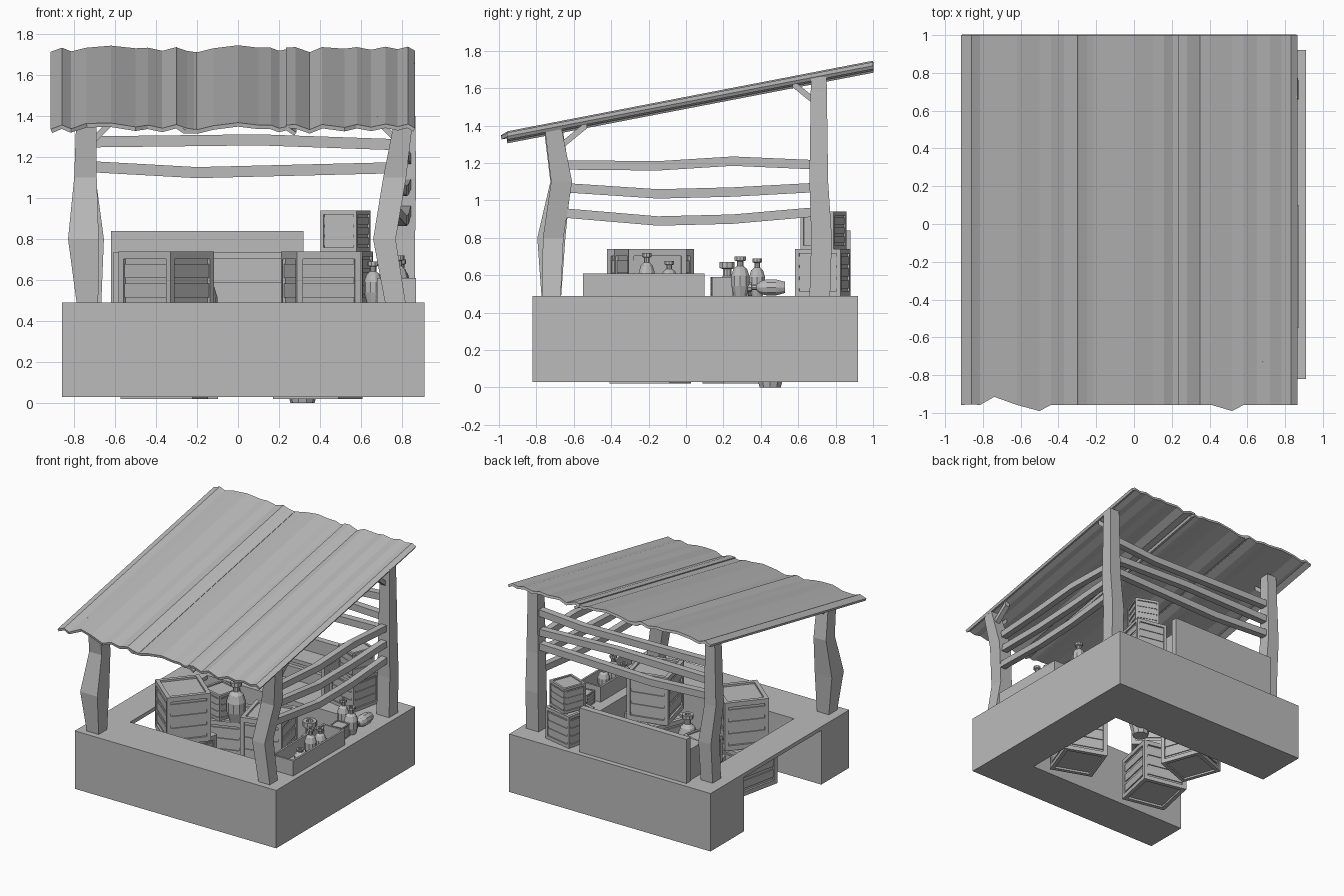
import bpy, bmesh, math
from mathutils import Vector, Matrix

cube = bpy.data.objects.get("Cube")
if cube:
    bpy.data.objects.remove(cube, do_unlink=True)

grey = bpy.data.materials.new("plain_grey")
grey.use_nodes = True
grey.diffuse_color = (0.5, 0.5, 0.5, 1)
grey.node_tree.nodes["Principled BSDF"].inputs["Base Color"].default_value = (0.5, 0.5, 0.5, 1)


def finish(name, bm):
    bmesh.ops.recalc_face_normals(bm, faces=bm.faces)
    mesh = bpy.data.meshes.new(name)
    bm.to_mesh(mesh)
    bm.free()
    mesh.materials.append(grey)
    obj = bpy.data.objects.new(name, mesh)
    bpy.context.collection.objects.link(obj)
    return obj


def add_box(bm, lo, hi):
    lo, hi = Vector(lo), Vector(hi)
    m = Matrix.Translation((lo + hi) / 2) @ Matrix.Diagonal((*(hi - lo), 1))
    bmesh.ops.create_cube(bm, size=1, matrix=m)


def box(name, lo, hi):
    bm = bmesh.new()
    add_box(bm, lo, hi)
    return finish(name, bm)


def beam(name, points, widths, axis):
    """Four-sided beam through the points, with sections square to one axis."""
    bm = bmesh.new()
    u, v = [Vector([float(i == k) for i in range(3)]) for k in range(3) if k != axis]
    rings = []
    for p, w in zip(points, widths):
        rings.append([bm.verts.new(Vector(p) + u * a * w + v * b * w)
                      for a, b in ((-1, -1), (1, -1), (1, 1), (-1, 1))])
    for r, s in zip(rings, rings[1:]):
        for i in range(4):
            j = (i + 1) % 4
            bm.faces.new((r[i], r[j], s[j], s[i]))
    bm.faces.new(rings[0])
    bm.faces.new(rings[-1])
    return finish(name, bm)


def crate(name, x, y, z, size, height, angle):
    """Slatted crate with a recessed core, corner battens and framed lid."""
    bm = bmesh.new()
    h, t, d = size / 2, size * 0.09, size * 0.045
    add_box(bm, (d - h, d - h, d), (h - d, h - d, height - d))
    for k in range(4):
        start = len(bm.verts)
        add_box(bm, (-h, -h, 0), (t - h, t - h, height))
        for lo, hi in ((0, .1), (.16, .34), (.41, .59), (.66, .84), (.9, 1)):
            edge = lo == 0 or hi == 1
            inset = 0 if edge else d * 0.5
            add_box(bm, (t - h, inset - h, lo * height),
                    (h - t, (t if edge else d * 1.5) - h, hi * height))
        bm.verts.ensure_lookup_table()
        bmesh.ops.rotate(bm, verts=bm.verts[start:], cent=(0, 0, 0),
                         matrix=Matrix.Rotation(k * math.pi / 2, 3, 'Z'))
    obj = finish(name, bm)
    obj.location = (x, y, z)
    obj.rotation_euler.z = math.radians(angle)
    return obj


JUG = ((0, 0), (.7, 0), (1, .25), (1, .5), (.75, .68), (.35, .76),
       (.35, .88), (.6, .9), (.6, 1), (.3, 1), (.3, .92), (0, .92))


def jug(name, loc, radius, height, tilt=0):
    bm = bmesh.new()
    verts = [bm.verts.new((r * radius, 0, z * height)) for r, z in JUG]
    edges = [bm.edges.new(pair) for pair in zip(verts, verts[1:])]
    bmesh.ops.spin(bm, geom=verts + edges, cent=(0, 0, 0), axis=(0, 0, 1),
                   angle=math.tau, steps=10, use_merge=True)
    bmesh.ops.remove_doubles(bm, verts=bm.verts, dist=0.0005)
    obj = finish(name, bm)
    obj.location = loc
    obj.rotation_euler.x = math.radians(tilt)
    return obj


# U-shaped counter base, open on one side and through the middle
bm = bmesh.new()
outline = ((-.86, -.82), (.91, -.82), (.91, .92), (-.86, .92),
           (-.86, .5), (.6, .5), (.6, -.47), (-.86, -.47))
face = bm.faces.new([bm.verts.new((x, y, .03)) for x, y in outline])
ext = bmesh.ops.extrude_face_region(bm, geom=[face])
bmesh.ops.translate(bm, vec=(0, 0, .46),
                    verts=[g for g in ext["geom"] if isinstance(g, bmesh.types.BMVert)])
finish("counter_base", bm)
box("gate_plank", (-.86, -.47, .46), (-.62, .5, .49))

# Crooked posts
POST_Z = (.48, .8, 1.1)
posts = {
    "front_right_post": ([(-.735, -.72), (-.755, -.72), (-.745, -.67), (-.74, -.71)], 1.385, (.052, .075, .055, .05)),
    "front_left_post": ([(.77, -.72), (.715, -.71), (.765, -.665), (.81, -.71)], 1.385, (.05, .055, .056, .045)),
    "back_right_post": ([(-.72, .715), (-.71, .725), (-.745, .71), (-.735, .71)], 1.66, (.052, .055, .05, .042)),
    "back_left_post": ([(.81, .715), (.81, .725), (.82, .71), (.82, .71)], 1.66, (.055, .055, .05, .042)),
}
for name, (centres, top, widths) in posts.items():
    beam(name, [(x, y, z) for (x, y), z in zip(centres, (*POST_Z, top))], widths, 2)

# Diagonal braces under the roof
for side, x in (("left", .81), ("right", -.74)):
    beam(f"front_brace_{side}", [(x, -.67, 1.29), (x, -.53, 1.405)], (.02, .02), 1)
    beam(f"back_brace_{side}", [(x, .7, 1.52), (x, .57, 1.625)], (.02, .02), 1)
    s = math.copysign(1, x)
    beam(f"cross_brace_{side}", [(x - s * .02, -.71, 1.27), (x - s * .13, -.71, 1.38)], (.02, .02), 0)

# Wavy rails along the back and along the left side
for i, zs in enumerate(((1.155, 1.125, 1.15), (1.275, 1.285, 1.26), (1.41, 1.39, 1.42))):
    xs = (-.74, -.2 + .3 * i, .82)
    beam(f"back_rail_{i + 1}", [(x, .71, z) for x, z in zip(xs, zs)], (.027,) * 3, 0)
for i, (za, zb, zc, zd) in enumerate(((.935, .89, .9, .94), (1.07, 1.035, 1.045, 1.07),
                                      (1.19, 1.185, 1.21, 1.19))):
    beam(f"side_rail_{i + 1}", [(.76, -.68, za), (.8, -.15, zb), (.81, .25, zc), (.82, .71, zd)],
         (.025,) * 4, 1)

# Three overlapping corrugated roof sheets
SLOPE, BACK_Y = .193, 1.0
sheets = (
    ((-.915, 1.715), (-.86, 1.735), (-.815, 1.717), (-.74, 1.735), (-.62, 1.745), (-.5, 1.732),
     (-.44, 1.735), (-.37, 1.72), (-.3, 1.738), (-.26, 1.712), (-.2, 1.715)),
    ((-.295, 1.735), (-.25, 1.72), (-.2, 1.712), (-.12, 1.732), (0, 1.747), (.1, 1.735),
     (.16, 1.735), (.2, 1.72), (.24, 1.728), (.285, 1.7)),
    ((.235, 1.735), (.28, 1.738), (.35, 1.713), (.41, 1.738), (.52, 1.73), (.58, 1.738),
     (.65, 1.725), (.72, 1.74), (.78, 1.728), (.83, 1.74), (.865, 1.72)),
)
ragged = {-.5: -.99, .52: -.99, -.86: -.955, -.74: -.915}
for i, profile in enumerate(sheets):
    bm = bmesh.new()
    rows = []
    for x, z in profile:
        y = ragged.get(x, -.958)
        rows.append((bm.verts.new((x, BACK_Y, z)),
                     bm.verts.new((x, y, z - SLOPE * (BACK_Y - y)))))
    for a, b in zip(rows, rows[1:]):
        bm.faces.new((a[0], a[1], b[1], b[0]))
    sheet = finish(f"roof_sheet_{i + 1}", bm)
    solid = sheet.modifiers.new("thickness", 'SOLIDIFY')
    solid.thickness = .02
    solid.offset = -1

# Back panel with a shelf in front of it
box("back_panel", (-.62, .83, .49), (.32, .88, .84))
box("shelf_top", (-.61, .66, .705), (.3, .83, .735))
box("shelf_rail", (-.61, .8, .49), (.3, .83, .59))
for x in (-.61, .27):
    box("shelf_end", (x, .66, .49), (x + .03, .83, .705))

# Open display tray on the left wall
bm = bmesh.new()
x0, x1, y0, y1, z0, z1, t = .68, .87, -.55, .1, .49, .61, .015
add_box(bm, (x0, y0, z0), (x1, y1, z0 + t))
for lo, hi in (((x0, y0), (x0 + t, y1)), ((x1 - t, y0), (x1, y1)),
               ((x0, y0), (x1, y0 + t)), ((x0, y1 - t), (x1, y1))):
    add_box(bm, (*lo, z0), (*hi, z1))
finish("display_tray", bm)

# Crates
crate("right_stack_lower", -.36, -.19, .02, .36, .34, -12)
crate("right_stack_upper", -.35, -.19, .36, .33, .38, -40)
crate("left_stack_lower", .39, -.19, .02, .34, .34, -20)
crate("left_stack_upper", .405, -.19, .36, .32, .38, 14)
crate("rear_stack_lower", -.31, .3, .02, .33, .34, 20)
crate("rear_stack_upper", -.33, .26, .36, .2, .2, -15)
crate("back_wall_crate_lower", .51, .73, .49, .25, .25, -12)
crate("back_wall_crate_upper", .525, .735, .74, .19, .2, -21)
crate("wall_basket", .76, .19, .49, .11, .1, 5)

# Jugs and jars
jug("rear_jug", (-.17, .22, .36), .07, .31)
jug("wall_jug", (.79, .29, .49), .052, .21)
jug("lying_jar", (.79, .53, .535), .045, .2, 90)
jug("low_jug", (.315, .45, 0), .085, .4)
jug("tall_jug", (.66, .38, .49), .045, .2)
for i, (y, h) in enumerate(((-.21, .215), (-.09, .17), (-.34, .1))):
    jug(f"tray_jug_{i + 1}", (.785, y, .505), .045, h)
